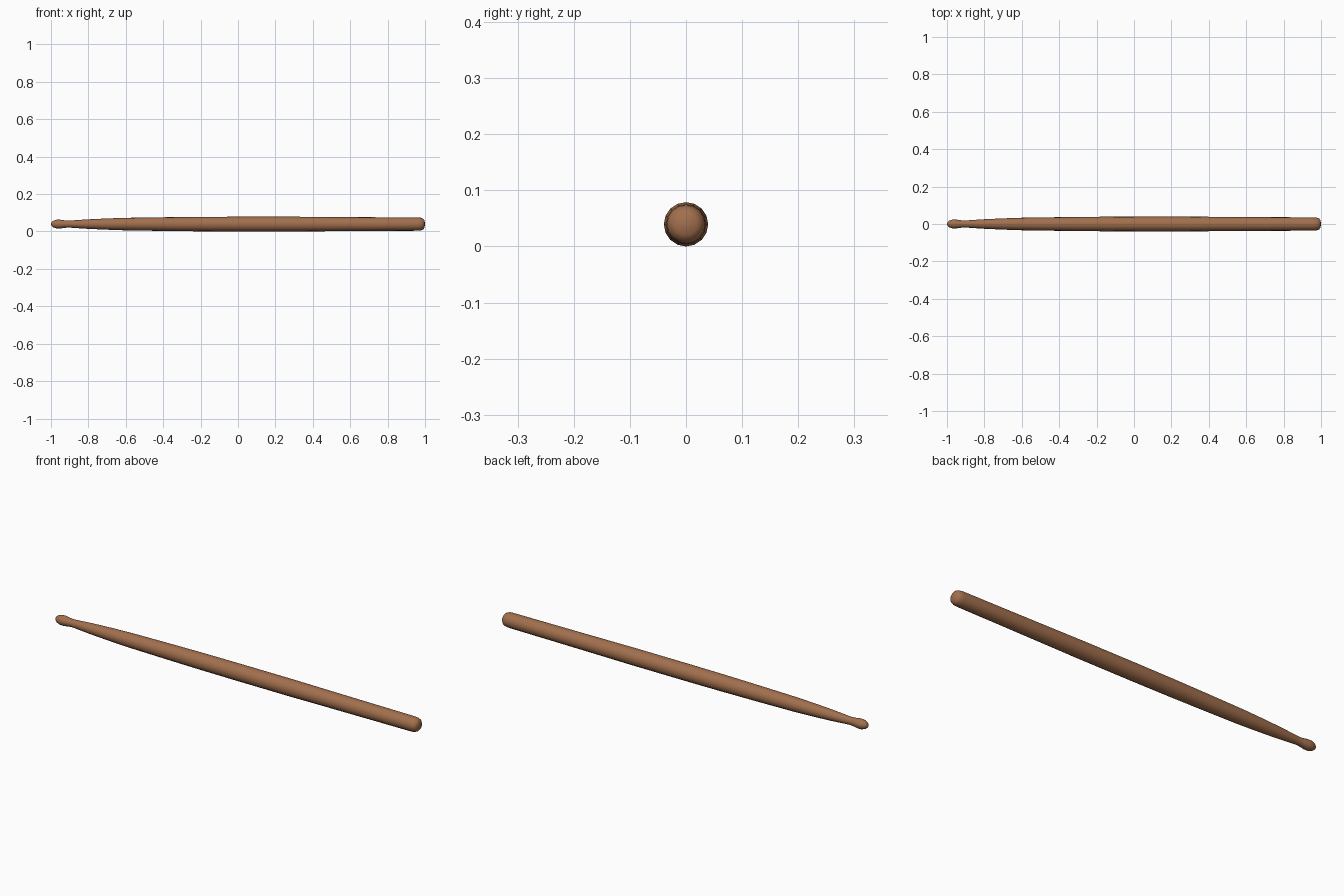
import bpy, bmesh, math

if "Cube" in bpy.data.objects:
    bpy.data.objects.remove(bpy.data.objects["Cube"])

SIDES = 16
AXIS_Z = 0.0395

# Lathe profile along x: (position, radius), bead tip to butt end
profile = [(-0.997, 0.010), (-0.987, 0.018), (-0.97, 0.0235), (-0.95, 0.0235),
           (-0.93, 0.0205), (-0.91, 0.0185), (-0.89, 0.0195), (-0.80, 0.0255),
           (-0.70, 0.030), (-0.60, 0.0335), (-0.40, 0.0365), (-0.20, 0.0387),
           (0.0, 0.0395), (0.30, 0.0395), (0.50, 0.038), (0.75, 0.0365),
           (0.96, 0.0355), (0.978, 0.034), (0.99, 0.029), (0.997, 0.020)]

bm = bmesh.new()
rings = []
for x, r in profile:
    rings.append([bm.verts.new((x, r * math.sin(2 * math.pi * i / SIDES),
                                AXIS_Z + r * math.cos(2 * math.pi * i / SIDES)))
                  for i in range(SIDES)])
for a, b in zip(rings, rings[1:]):
    for i in range(SIDES):
        j = (i + 1) % SIDES
        bm.faces.new((a[i], a[j], b[j], b[i]))

# Domed caps at both ends
for ring, x in ((rings[0], -1.0), (rings[-1], 1.0)):
    pole = bm.verts.new((x, 0, AXIS_Z))
    for i in range(SIDES):
        bm.faces.new((ring[i], ring[(i + 1) % SIDES], pole))
bmesh.ops.recalc_face_normals(bm, faces=bm.faces)

mesh = bpy.data.meshes.new("drumstick")
bm.to_mesh(mesh)
bm.free()
stick = bpy.data.objects.new("drumstick", mesh)
bpy.context.collection.objects.link(stick)
for p in mesh.polygons:
    p.use_smooth = True

# Brown wood
wood = bpy.data.materials.new("wood")
wood.diffuse_color = (0.36, 0.16, 0.075, 1)
wood.use_nodes = True
wood.node_tree.nodes["Principled BSDF"].inputs["Base Color"].default_value = wood.diffuse_color
mesh.materials.append(wood)
